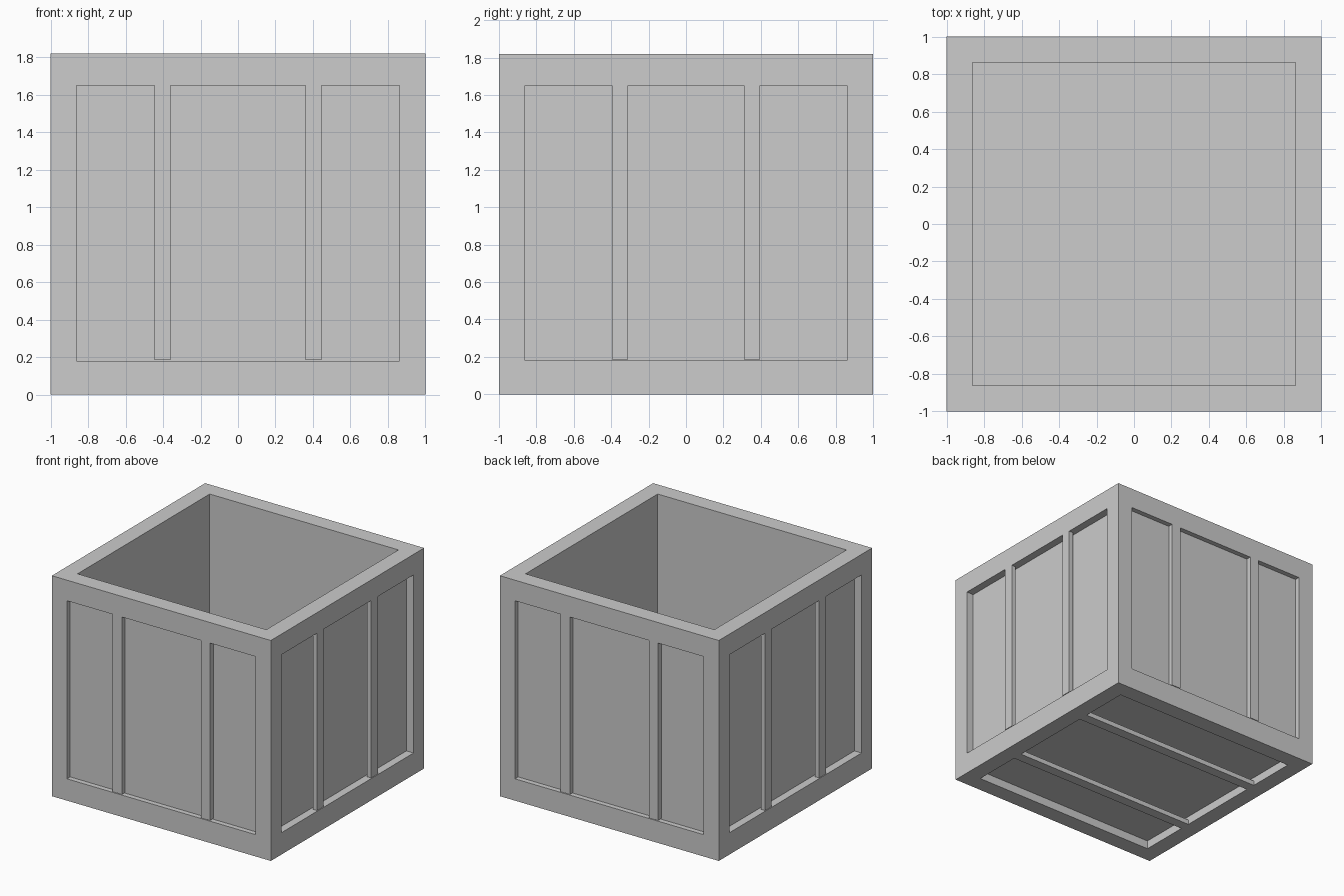
import bpy
import bmesh
from mathutils import Matrix, Vector

if "Cube" in bpy.data.objects:
    bpy.data.objects.remove(bpy.data.objects["Cube"], do_unlink=True)

H = 1.82          # height of the crate
IN = 0.862        # half width of the openings and the inside
Z0, Z1 = 0.18, 1.65

grey = bpy.data.materials.new("grey")
grey.use_nodes = True
colour = (0.604, 0.604, 0.604, 1)
grey.diffuse_color = colour
grey.node_tree.nodes["Principled BSDF"].inputs["Base Color"].default_value = colour


def box(name, lo, hi):
    """Axis-aligned box between two corners."""
    lo, hi = Vector(lo), Vector(hi)
    bm = bmesh.new()
    bmesh.ops.create_cube(bm, size=1)
    bm.transform(Matrix.Translation((lo + hi) / 2) @ Matrix.Diagonal((*(hi - lo), 1)))
    mesh = bpy.data.meshes.new(name)
    bm.to_mesh(mesh)
    bm.free()
    mesh.materials.append(grey)
    ob = bpy.data.objects.new(name, mesh)
    bpy.context.collection.objects.link(ob)
    return ob


def cut(target, name, lo, hi):
    cutter = box(name, lo, hi)
    cutter.hide_render = True
    cutter.hide_set(True)
    mod = target.modifiers.new(name, "BOOLEAN")
    mod.operation = "DIFFERENCE"
    mod.solver = "EXACT"
    mod.object = cutter


# Open-topped body with a recess in each side and the underside
body = box("crate_body", (-1, -1, 0), (1, 1, H))
cut(body, "inside_cutter", (-IN, -IN, 0.14), (IN, IN, H + 0.2))
DY, DX, DZ = 0.042, 0.065, 0.07
for s, side in ((-1, "front"), (1, "back")):
    ys = sorted((s * (1 - DY), s * 1.2))
    cut(body, side + "_cutter", (-IN, ys[0], Z0), (IN, ys[1], Z1))
for s, side in ((-1, "right"), (1, "left")):
    xs = sorted((s * (1 - DX), s * 1.2))
    cut(body, side + "_cutter", (xs[0], -IN, Z0), (xs[1], IN, Z1))
cut(body, "underside_cutter", (-IN, -IN, -0.2), (IN, IN, DZ))

# Slats, flush with the frame, a hair above its lower rail
T = 0.04
for s in (-1, 1):
    for t in (-1, 1):
        x = sorted((t * 0.36, t * 0.445))
        y = sorted((s * (1 - DY), s))
        box("front_slat" if s < 0 else "back_slat",
            (x[0], y[0], Z0 + 0.005), (x[1], y[1], Z1))
        y = sorted((t * 0.31, t * 0.395))
        x = sorted((s * (1 - T), s))
        box("right_slat" if s < 0 else "left_slat",
            (x[0], y[0], Z0 + 0.005), (x[1], y[1], Z1))
    y = sorted((s * 0.36, s * 0.445))
    box("underside_slat", (-IN, y[0], 0), (IN, y[1], T))
